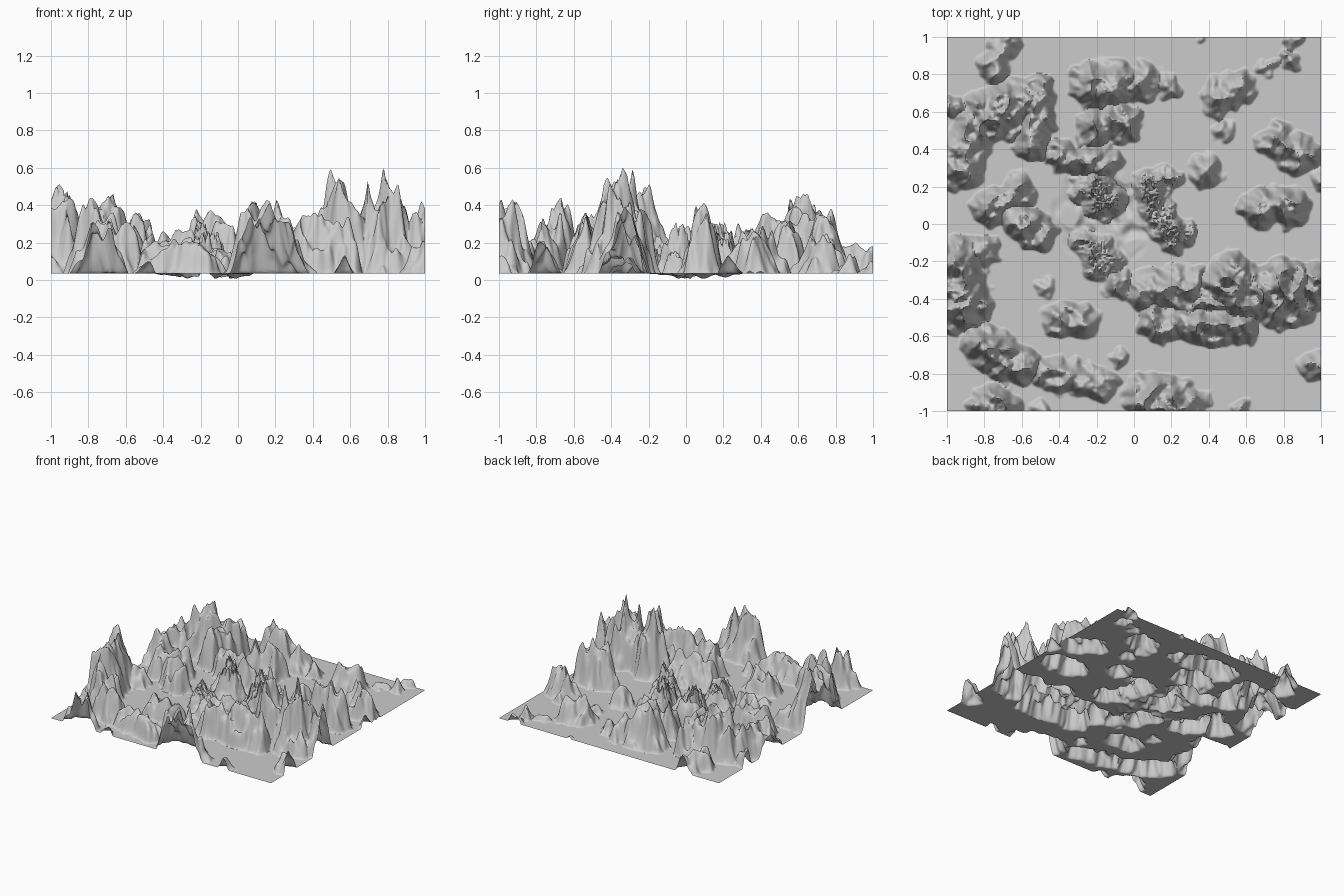
import bpy, math
from mathutils import Vector, noise

if "Cube" in bpy.data.objects:
    bpy.data.objects.remove(bpy.data.objects["Cube"])

N = 300            # grid cells per side
BASE = 0.035       # level of the plain

# ridges: start x, y, end x, y, radius, height
RIDGES = [
    (-.95, -.22, -.92, -.42, .16, .51), (-.93, .30, -.85, .55, .13, .32),
    (-.80, .57, -.64, .64, .14, .46), (-.51, .70, -.55, .42, .10, .36),
    (-.76, .82, -.68, .98, .08, .20), (-.76, .09, -.62, .17, .10, .28),
    (-.63, .02, -.50, -.04, .09, .29), (-.22, .74, -.10, .74, .12, .38),
    (-.22, .52, -.06, .54, .10, .32), (-.38, .36, -.16, .33, .09, .28),
    (.45, .66, .56, .74, .10, .25), (.68, .84, .74, .83, .04, .08),
    (.78, .44, .89, .37, .11, .29), (.68, .08, .84, .11, .11, .41),
    (.08, -.36, .30, -.34, .12, .29), (.53, -.31, .58, -.38, .16, .59),
    (.12, -.53, .56, -.55, .10, .36), (-.41, -.50, -.27, -.53, .09, .23),
    (-.80, -.66, -.62, -.74, .12, .44), (-.48, -.79, -.18, -.86, .09, .22),
    (.08, -.93, .24, -.97, .14, .43),
]
# single hills: x, y, radius, height
HILLS = [
    (.77, -.36, .18, .60), (.97, -.33, .13, .42), (.86, -.46, .11, .25),
    (.38, .29, .09, .20), (.47, .50, .06, .10), (-.08, -.72, .06, .13),
    (-.74, -1.0, .15, .32), (.98, -.75, .10, .21), (.57, -1.0, .06, .13),
    (-.50, -1.0, .06, .10), (-.08, -.32, .09, .17), (-.48, -.33, .05, .09),
    (.36, -.95, .06, .12), (-.80, -.15, .09, .20), (.85, .98, .05, .10),
    (.36, 1.0, .03, .06), (1.0, .24, .06, .13), (.04, .75, .10, .25),
    (.18, .74, .07, .15), (.84, .87, .06, .14), (-.97, .62, .07, .18),
    (.42, -.42, .10, .25),
]
# rough rocky clumps in the middle
CLUMPS = [
    (-.22, .19, -.16, .13, .11, .31), (.09, .20, .13, .06, .09, .30),
    (.16, .02, .23, -.07, .09, .31), (.12, .25, .22, .25, .05, .16),
    (-.23, -.13, -.17, -.20, .10, .24),
]


def segment_distance(p, a, b):
    ab = b - a
    t = max(0, min(1, (p - a).dot(ab) / max(ab.length_squared, 1e-9)))
    return (p - a - ab * t).length


coords = [Vector((-1 + 2 * i / N, -1 + 2 * j / N)) for j in range(N + 1) for i in range(N + 1)]
heights = [BASE] * len(coords)

# warped outline and crag factor at every grid point
warped, crags = [], []
for p in coords:
    q = Vector((p.x, p.y, 0))
    w = noise.noise_vector(q * 7) * .035 + noise.noise_vector(q * 17) * .03
    warped.append(p + w.xy)
    c = 1 - abs(noise.noise(q * 9 + Vector((3, 7, 1)))) * .8
    c += .24 * noise.noise(q * 16) + .08 * noise.noise(q * 38)
    crags.append(max(.2, c))


def raise_mountain(x1, y1, x2, y2, r, h, rough=0):
    a, b, m = Vector((x1, y1)), Vector((x2, y2)), r + .09
    i0, i1 = [max(0, min(N, int((v + 1) * N / 2))) for v in (min(x1, x2) - m, max(x1, x2) + m)]
    j0, j1 = [max(0, min(N, int((v + 1) * N / 2))) for v in (min(y1, y2) - m, max(y1, y2) + m)]
    found = {}
    for j in range(j0, j1 + 1):
        for i in range(i0, i1 + 1):
            k = j * (N + 1) + i
            d = segment_distance(warped[k], a, b) / (r * 1.08)
            if d < 1:
                v = (1 - d * d) ** 1.5 * crags[k]
                if rough:
                    v *= 1 + rough * noise.noise(Vector((*coords[k], 0)) * 60)
                found[k] = v
    if found:
        scale = (h - BASE) / max(found.values())
        for k, v in found.items():
            heights[k] = max(heights[k], BASE + v * scale)


for ridge in RIDGES:
    raise_mountain(*ridge)
for x, y, r, h in HILLS:
    raise_mountain(x, y, x, y, r, h)
for clump in CLUMPS:
    raise_mountain(*clump, rough=.35)

# shallow uneven hollows in the central plain
for k, p in enumerate(coords):
    f = 1 - (p - Vector((-.15, .06))).length / .3
    if f > 0 and heights[k] < BASE + .001:
        n = max(0, noise.noise(Vector((*p, 2)) * 13) + .1)
        heights[k] = max(.008, heights[k] - .045 * min(1, f * 2) * n)

# terrain sheet
verts = [(p.x, p.y, z) for p, z in zip(coords, heights)]
faces = []
for j in range(N):
    for i in range(N):
        k = j * (N + 1) + i
        faces.append((k, k + 1, k + N + 2, k + N + 1))
mesh = bpy.data.meshes.new("mountain_terrain")
mesh.from_pydata(verts, [], faces)
terrain = bpy.data.objects.new("mountain_terrain", mesh)
bpy.context.collection.objects.link(terrain)
bpy.context.view_layer.objects.active = terrain
terrain.select_set(True)
bpy.ops.object.shade_smooth_by_angle(angle=math.radians(60))
